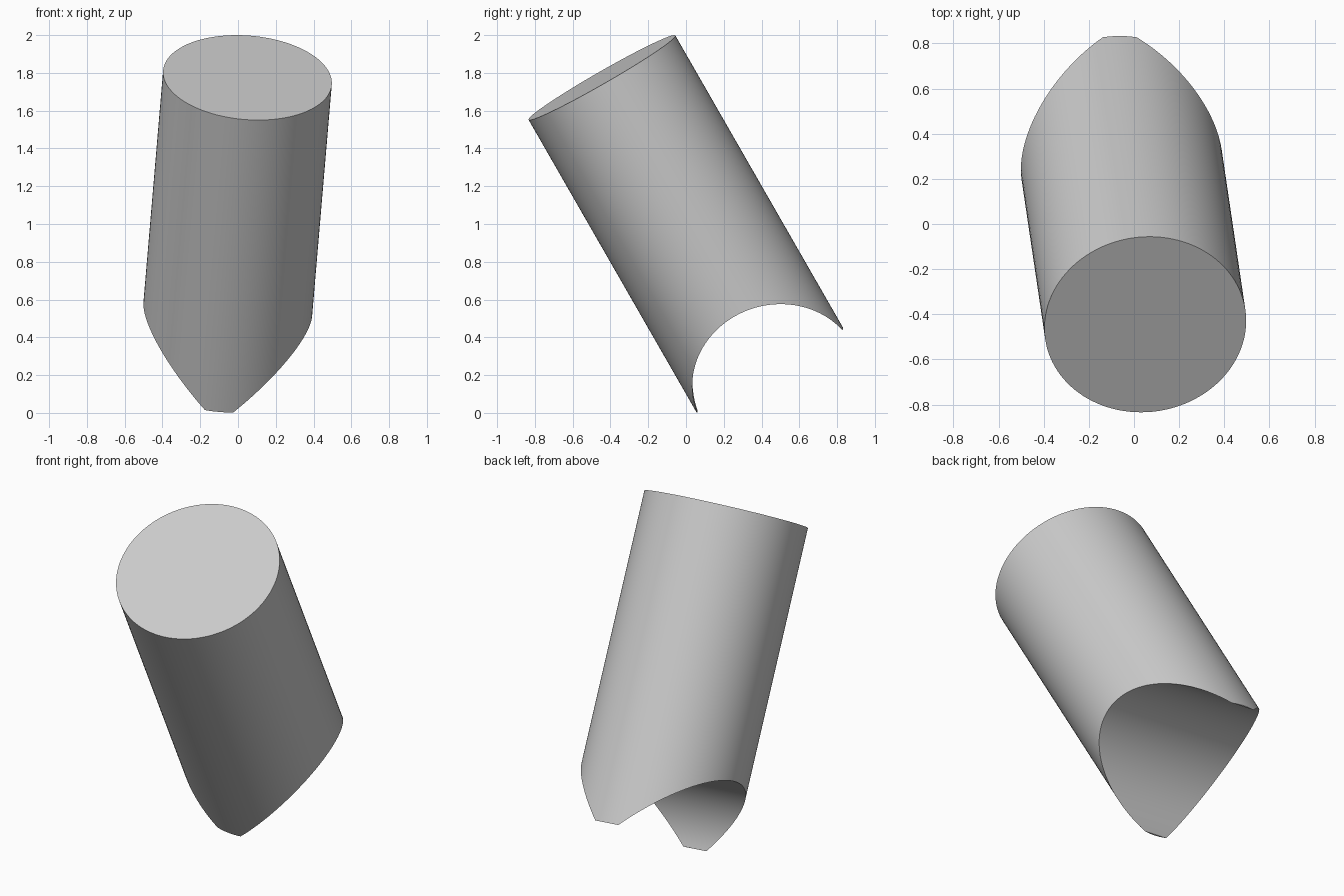
import bpy, bmesh, math
from mathutils import Vector, Matrix

cube = bpy.data.objects.get("Cube")
if cube:
    bpy.data.objects.remove(cube)

RADIUS, LENGTH = 0.448, 1.79
SIDES = 112
STEP = 2 * math.pi / SIDES
# The round notch has the tube's radius; its axis lies a little past the end
OFFSET = RADIUS * math.sin(3 * STEP)

# Plain grey material
mat = bpy.data.materials.new("plain grey")
mat.use_nodes = True
grey = (0.6, 0.6, 0.6, 1)
mat.diffuse_color = grey
mat.node_tree.nodes["Principled BSDF"].inputs["Base Color"].default_value = grey

# Tilted frame: notch axis, cross direction, cylinder axis
up = Vector((0.0735, -0.4965, 0.865)).normalized()
along = Vector((up.z, 0, -up.x)).normalized()
cross = up.cross(along)
frame = Matrix((along, cross, up)).transposed()
top_centre = Vector((0.05, -0.445, 1.775))

# Cylinder wall, with the lower rim following the notch
bm = bmesh.new()
top, low = [], []
for i in range(SIDES):
    u, v = RADIUS * math.sin(i * STEP), RADIUS * math.cos(i * STEP)
    rise = max(0, abs(u) - OFFSET)
    top.append(bm.verts.new(top_centre + frame @ Vector((u, v, 0))))
    low.append(bm.verts.new(top_centre + frame @ Vector((u, v, rise - LENGTH))))
for i in range(SIDES):
    j = (i + 1) % SIDES
    bm.faces.new((top[i], top[j], low[j], low[i]))
bm.faces.new(top)

# Flat tips at both ends of the notch
half = SIDES // 2
for mid in (0, half):
    bm.faces.new([low[(mid + k) % SIDES] for k in range(-3, 4)])

# Notch surface: straight strips across the cylinder
for i in range(3, half - 3):
    bm.faces.new((low[i], low[i + 1], low[-i - 1], low[-i]))

bmesh.ops.recalc_face_normals(bm, faces=bm.faces)
mesh = bpy.data.meshes.new("notched_cylinder")
bm.to_mesh(mesh)
bm.free()
mesh.materials.append(mat)
body = bpy.data.objects.new("notched_cylinder", mesh)
bpy.context.collection.objects.link(body)

# Smooth round surfaces, sharp rims
bpy.ops.object.select_all(action='DESELECT')
body.select_set(True)
bpy.context.view_layer.objects.active = body
bpy.ops.object.shade_smooth_by_angle(angle=math.radians(30))
